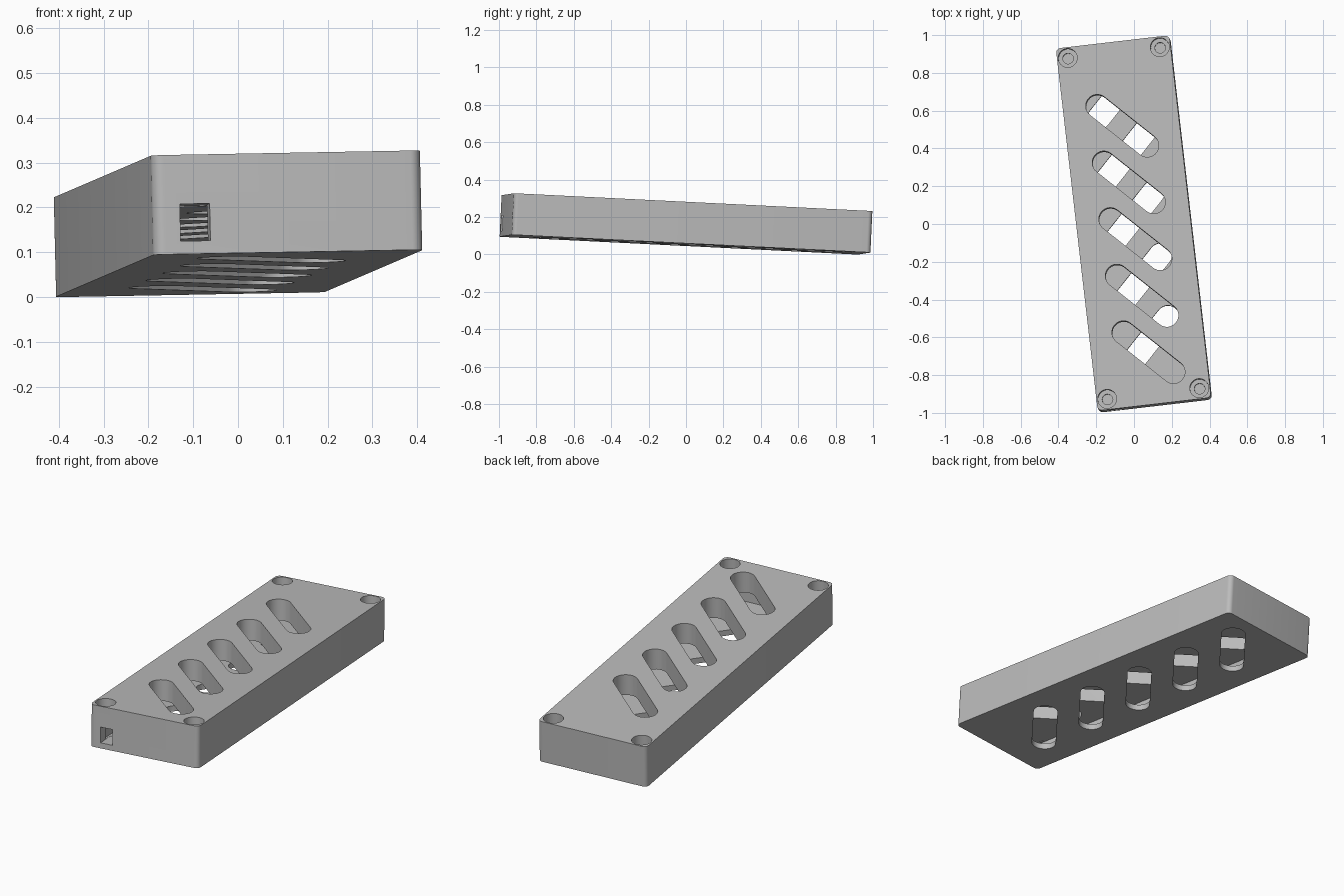
import bpy
import bmesh
from math import cos, sin, pi, radians
from mathutils import Matrix, Vector

if "Cube" in bpy.data.objects:
    bpy.data.objects.remove(bpy.data.objects["Cube"], do_unlink=True)

WIDTH, LENGTH, HEIGHT = 0.605, 1.933, 0.222
FLOOR, CEILING, WALL = 0.03, 0.11, 0.05

grey = bpy.data.materials.new("plain_grey")
grey.use_nodes = True
colour = (0.5, 0.5, 0.5, 1)
grey.diffuse_color = colour
grey.node_tree.nodes["Principled BSDF"].inputs["Base Color"].default_value = colour


def rounded_rect(w, l, r, steps=8):
    """Outline of a rectangle with round corners; also slots and circles."""
    points = []
    for quarter, (sx, sy) in enumerate([(1, 1), (-1, 1), (-1, -1), (1, -1)]):
        for i in range(steps + 1):
            a = (quarter + i / steps) * pi / 2
            p = Vector((sx * (w / 2 - r) + r * cos(a), sy * (l / 2 - r) + r * sin(a)))
            if all((p - q).length > 1e-5 for q in points):
                points.append(p)
    return points


def prism(name, outline, z0, z1, places=((0, 0),), angle=0):
    """Extrude an outline upward, once at each place."""
    bm = bmesh.new()
    turn = Matrix.Rotation(angle, 2)
    for place in places:
        ring = [turn @ p + Vector(place) for p in outline]
        low = [bm.verts.new((p.x, p.y, z0)) for p in ring]
        high = [bm.verts.new((p.x, p.y, z1)) for p in ring]
        bm.faces.new(low[::-1])
        bm.faces.new(high)
        for i in range(len(ring)):
            j = (i + 1) % len(ring)
            bm.faces.new((low[i], low[j], high[j], high[i]))
    mesh = bpy.data.meshes.new(name)
    bm.to_mesh(mesh)
    bm.free()
    mesh.materials.append(grey)
    obj = bpy.data.objects.new(name, mesh)
    bpy.context.collection.objects.link(obj)
    return obj


def cut(target, cutter):
    mod = target.modifiers.new("cut", "BOOLEAN")
    mod.operation = "DIFFERENCE"
    mod.solver = "EXACT"
    mod.object = cutter
    cutter.hide_render = True
    bpy.context.view_layer.update()
    bpy.context.view_layer.objects.active = target
    bpy.ops.object.modifier_apply(modifier=mod.name)
    bpy.data.objects.remove(cutter, do_unlink=True)


# Outer case
case = prism("vented_case", rounded_rect(WIDTH, LENGTH, 0.025), 0, HEIGHT)

# Hollow inside
cut(case, prism("cavity", rounded_rect(WIDTH - 2 * WALL, LENGTH - 2 * WALL, 0.01, 2),
                FLOOR, CEILING))

# Diagonal vents, crossing directions in the lid and the floor
slot = rounded_rect(0.46, 0.122, 0.061)
lid_rows = [(0, -0.085 + 0.302 * i) for i in range(-2, 3)]
floor_rows = [(0, 0.04 + 0.333 * i) for i in range(-2, 3)]
cut(case, prism("lid_vents", slot, CEILING - 0.02, HEIGHT + 0.1, lid_rows, -pi / 4))
cut(case, prism("floor_vents", slot, -0.1, FLOOR + 0.02, floor_rows, pi / 4))

# Stepped screw holes at the corners
corners = [(sx * (WIDTH / 2 - 0.057), sy * (LENGTH / 2 - 0.057))
           for sx in (-1, 1) for sy in (-1, 1)]
for name, radius, depth in (("bores", 0.028, 0.1), ("counterbores", 0.05, 0.07)):
    outline = rounded_rect(2 * radius, 2 * radius, radius)
    cut(case, prism(name, outline, HEIGHT - depth, HEIGHT + 0.1, corners))

# Cable port in the front wall
port = rounded_rect(0.067, 0.2, 0.001, 1)
cut(case, prism("port", port, FLOOR - 0.001, CEILING + 0.002, [(-0.209, -LENGTH / 2)]))

# Shading and resting pose
bpy.ops.object.select_all(action="DESELECT")
case.select_set(True)
bpy.context.view_layer.objects.active = case
bpy.ops.object.shade_smooth_by_angle(angle=radians(30))
case.matrix_world = (Matrix.Translation((0, 0, 0.1635))
                     @ Matrix.Rotation(radians(6.6), 4, "Z")
                     @ Matrix.Rotation(radians(-2.82), 4, "X")
                     @ Matrix.Rotation(radians(-1.04), 4, "Y")
                     @ Matrix.Translation((0, 0, -HEIGHT / 2)))
